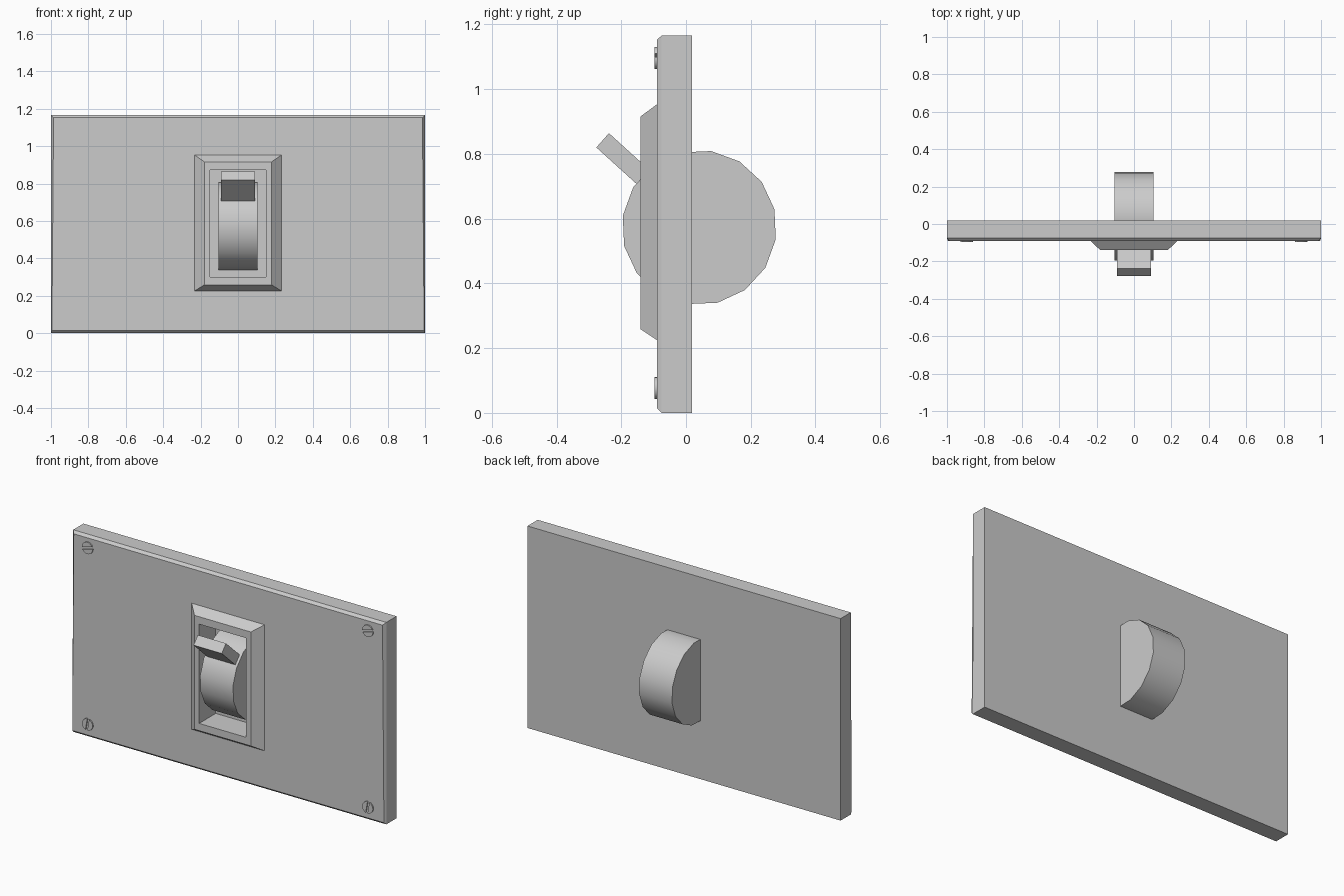
import bpy, bmesh, math
from mathutils import Matrix, Vector

if "Cube" in bpy.data.objects:
    bpy.data.objects.remove(bpy.data.objects["Cube"])


def finish(name, bm, smooth=False):
    bmesh.ops.recalc_face_normals(bm, faces=bm.faces)
    me = bpy.data.meshes.new(name)
    bm.to_mesh(me)
    bm.free()
    ob = bpy.data.objects.new(name, me)
    bpy.context.collection.objects.link(ob)
    if smooth:
        bpy.ops.object.select_all(action='DESELECT')
        bpy.context.view_layer.objects.active = ob
        ob.select_set(True)
        bpy.ops.object.shade_smooth_by_angle(angle=math.radians(35))
    return ob


def rect(hx, z0, z1, y, hx_top=None):
    ht = hx if hx_top is None else hx_top
    return [(-hx, y, z0), (hx, y, z0), (ht, y, z1), (-ht, y, z1)]


def loft(name, rings, caps=True):
    """Bridge a sequence of rectangles into one skin."""
    bm = bmesh.new()
    vr = [[bm.verts.new(p) for p in r] for r in rings]
    for a, b in zip(vr, vr[1:]):
        for i in range(4):
            j = (i + 1) % 4
            bm.faces.new((a[i], a[j], b[j], b[i]))
    if caps:
        bm.faces.new(vr[0])
        bm.faces.new(vr[-1])
    return finish(name, bm)


def prism(bm, pts, direction):
    face = bm.faces.new([bm.verts.new(p) for p in pts])
    ext = bmesh.ops.extrude_face_region(bm, geom=[face], use_keep_orig=True)
    moved = [v for v in ext['geom'] if isinstance(v, bmesh.types.BMVert)]
    bmesh.ops.translate(bm, verts=moved, vec=Vector(direction))


FRONT, BACK = -0.09, 0.018
OPEN = (0.15, 0.30, 0.873)

# wall plate with chamfered front edge and deep switch recess
loft("wall_plate", [
    rect(1.0, 0.0, 1.166, BACK),
    rect(1.0, 0.0, 1.166, -0.075),
    rect(0.995, 0.014, 1.152, FRONT, 0.986),
    rect(*OPEN, FRONT),
    rect(*OPEN, 0.011),
])

# sloped bezel around the recess
loft("switch_bezel", [
    rect(0.233, 0.225, 0.953, FRONT),
    rect(0.18, 0.258, 0.916, -0.14),
    rect(*OPEN, -0.14),
    rect(*OPEN, FRONT),
], caps=False)

# sixteen-sided drum passing through the plate
bm = bmesh.new()
bmesh.ops.create_cone(bm, cap_ends=True, segments=16, radius1=0.239, radius2=0.239,
                      depth=0.21,
                      matrix=Matrix.Translation((0, 0.041, 0.5725))
                      @ Matrix.Rotation(math.radians(-8.8), 4, 'X')
                      @ Matrix.Rotation(math.radians(90), 4, 'Y'))
finish("switch_drum", bm, smooth=True)

# toggle lever, angled upward out of the drum
bm = bmesh.new()
prism(bm, [(-0.09, -0.277, 0.82), (-0.09, -0.238, 0.864),
           (-0.09, -0.075, 0.716), (-0.09, -0.114, 0.672)], (0.18, 0, 0))
finish("toggle_lever", bm)

# slotted corner screws, each head split by its slot
for sx in (-1, 1):
    for row, z in (("lower", 0.077), ("upper", 1.096)):
        bm = bmesh.new()
        turn = math.radians(80 if row == "lower" else 15)
        r, gap = 0.034, 0.006
        a0 = math.asin(gap / r)
        for half in (0, math.pi):
            pts = []
            for i in range(13):
                a = a0 + (math.pi - 2 * a0) * i / 12 + half + turn
                pts.append((sx * 0.895 + r * math.cos(a), FRONT + 0.002,
                            z + r * math.sin(a)))
            prism(bm, pts, (0, -0.009, 0))
        finish(f"{row}_{'left' if sx < 0 else 'right'}_screw", bm, smooth=True)
